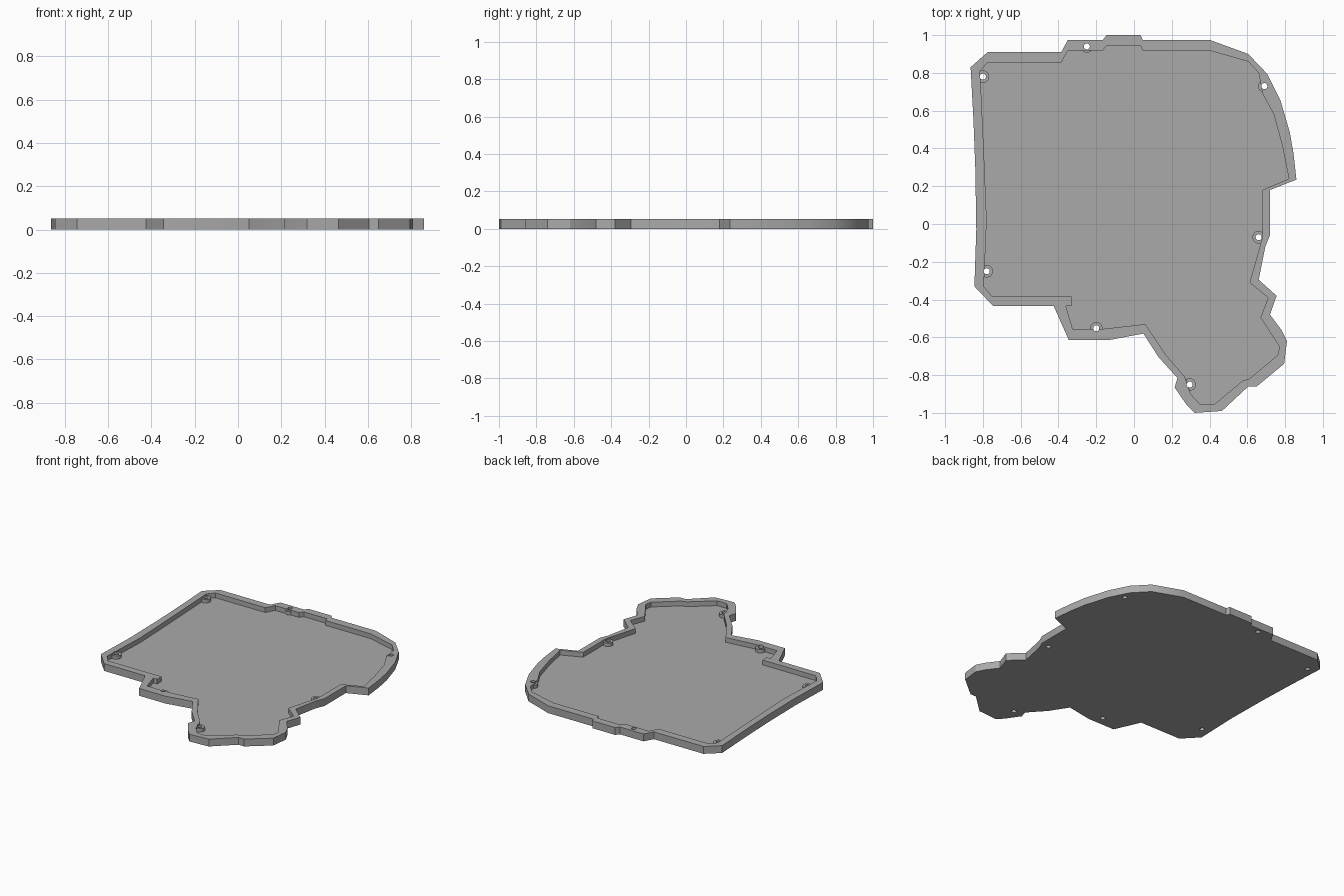
import bpy
import bmesh

if "Cube" in bpy.data.objects:
    bpy.data.objects.remove(bpy.data.objects["Cube"], do_unlink=True)

HEIGHT, FLOOR, BOSS_TOP = 0.052, 0.018, 0.042

# Outer edge of the tray, clockwise from the back right corner
outline = [
    (-.865, .83), (-.775, .91), (-.385, .91), (-.35, .975), (-.165, .975),
    (-.145, 1), (.035, 1), (.045, .975), (.4, .975), (.605, .9),
    (.705, .795), (.775, .655), (.825, .485), (.845, .37), (.86, .235),
    (.72, .18), (.72, -.06), (.695, -.12), (.66, -.295), (.755, -.38),
    (.72, -.48), (.78, -.56), (.81, -.62), (.795, -.74), (.65, -.86),
    (.605, -.86), (.465, -.99), (.32, -1), (.28, -.96), (.215, -.865),
    (.23, -.815), (.13, -.705), (.05, -.58), (-.135, -.615), (-.345, -.615),
    (-.425, -.435), (-.745, -.435), (-.845, -.33), (-.835, -.03),
    (-.84, .29), (-.85, .55)]

# Inner edge of the raised rim
pocket_edge = [
    (-.815, .81), (-.775, .855), (-.385, .855), (-.35, .918), (-.165, .918),
    (-.145, .945), (.035, .945), (.045, .918), (.4, .918), (.605, .86),
    (.66, .8), (.68, .69), (.74, .58), (.785, .415), (.82, .24),
    (.68, .18), (.68, -.07), (.612, -.31), (.71, -.39), (.67, -.495),
    (.77, -.65), (.76, -.695), (.61, -.82), (.575, -.83), (.425, -.955),
    (.35, -.955), (.3, -.9), (.27, -.81), (.17, -.695), (.06, -.53),
    (-.16, -.555), (-.325, -.555), (-.36, -.435), (-.33, -.435),
    (-.33, -.385), (-.75, -.385), (-.795, -.33), (-.78, .02),
    (-.795, .39), (-.81, .71)]

# Screw boss centres
screws = [(-.8, .78), (-.25, .94), (.69, .73), (.66, -.07),
          (-.78, -.25), (-.2, -.552), (.295, -.85)]

# One grey plastic
grey = bpy.data.materials.new("grey plastic")
grey.use_nodes = True
tone = (.4, .4, .4, 1)
grey.diffuse_color = tone
grey.node_tree.nodes["Principled BSDF"].inputs["Base Color"].default_value = tone


def make_object(name, bm):
    bmesh.ops.recalc_face_normals(bm, faces=bm.faces)
    mesh = bpy.data.meshes.new(name)
    bm.to_mesh(mesh)
    bm.free()
    mesh.materials.append(grey)
    obj = bpy.data.objects.new(name, mesh)
    bpy.context.collection.objects.link(obj)
    return obj


def prism(name, points, bottom, top):
    """Straight-sided solid from a flat outline."""
    bm = bmesh.new()
    face = bm.faces.new([bm.verts.new((x, y, bottom)) for x, y in points])
    side = bmesh.ops.extrude_face_region(bm, geom=[face])
    lifted = [v for v in side["geom"] if isinstance(v, bmesh.types.BMVert)]
    bmesh.ops.translate(bm, verts=lifted, vec=(0, 0, top - bottom))
    return make_object(name, bm)


def cylinders(name, radius, bottom, top):
    """One upright cylinder at every screw position."""
    bm = bmesh.new()
    for x, y in screws:
        new = bmesh.ops.create_cone(bm, cap_ends=True, segments=24,
                                    radius1=radius, radius2=radius,
                                    depth=top - bottom)
        bmesh.ops.translate(bm, verts=new["verts"],
                            vec=(x, y, (top + bottom) / 2))
    return make_object(name, bm)


def combine(target, tool, operation):
    """Apply a boolean and discard the helper."""
    tool.hide_render = True
    mod = target.modifiers.new(operation, "BOOLEAN")
    mod.object, mod.operation, mod.solver = tool, operation, "EXACT"
    bpy.context.view_layer.objects.active = target
    bpy.ops.object.modifier_apply(modifier=mod.name)
    bpy.data.objects.remove(tool, do_unlink=True)


# Tray: solid slab, hollowed, then fitted with drilled screw bosses
tray = prism("case_tray", outline, 0, HEIGHT)
combine(tray, prism("pocket", pocket_edge, FLOOR, HEIGHT * 2), "DIFFERENCE")
combine(tray, cylinders("bosses", .033, FLOOR / 2, BOSS_TOP), "UNION")
combine(tray, cylinders("screw_holes", .016, -FLOOR, HEIGHT * 2), "DIFFERENCE")

bpy.ops.object.select_all(action="DESELECT")
tray.select_set(True)
bpy.context.view_layer.objects.active = tray
bpy.ops.object.shade_smooth_by_angle()
